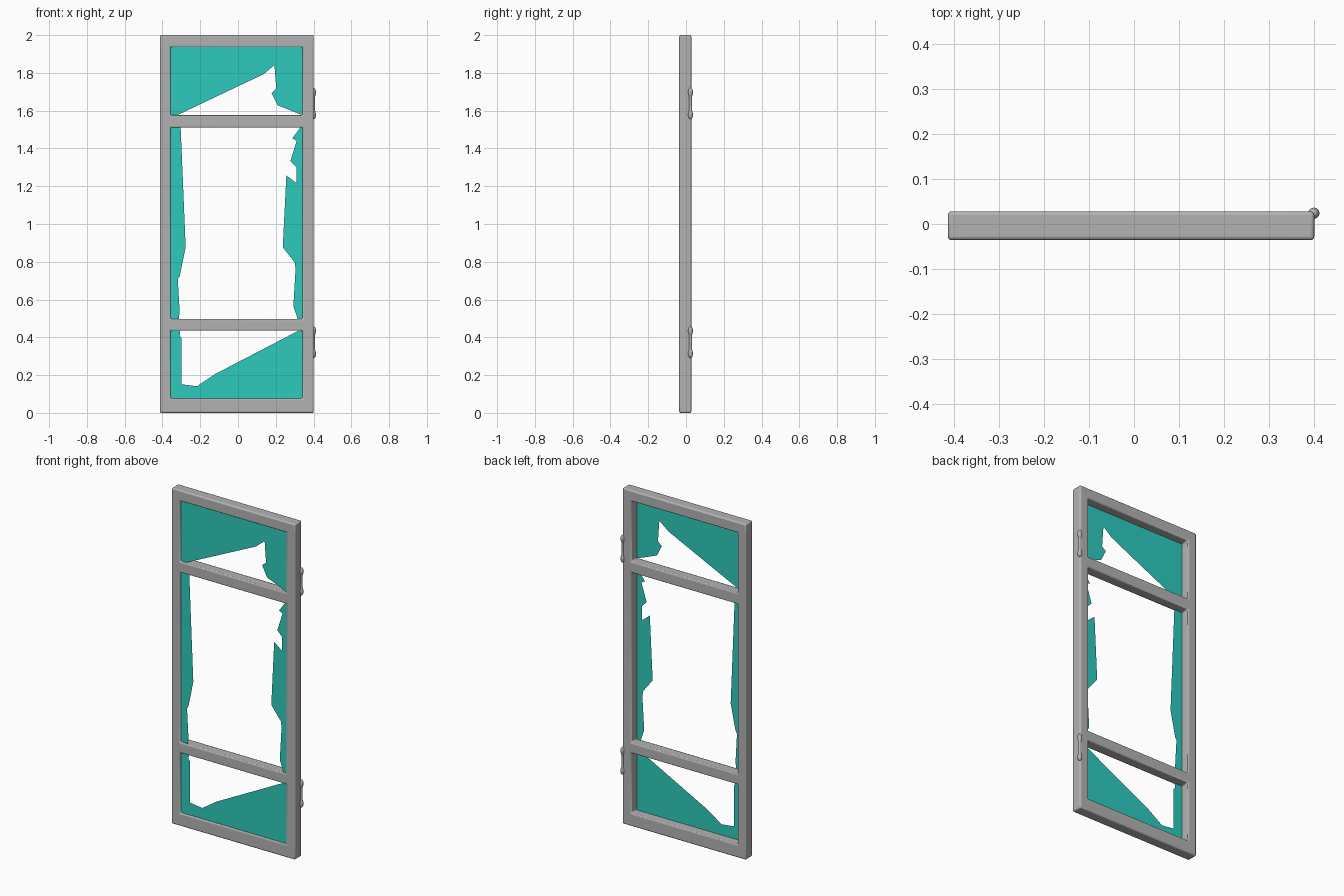
import bpy, bmesh, math


def material(name, rgb):
    m = bpy.data.materials.new(name)
    m.diffuse_color = (*rgb, 1)
    return m


GREY = material("frame_grey", (0.45, 0.45, 0.45))
TEAL = material("glass_teal", (0.027, 0.6, 0.51))


def make_object(name, bm, mat):
    me = bpy.data.meshes.new(name)
    bmesh.ops.recalc_face_normals(bm, faces=bm.faces[:])
    bm.to_mesh(me)
    bm.free()
    me.materials.append(mat)
    ob = bpy.data.objects.new(name, me)
    bpy.context.collection.objects.link(ob)
    return ob


def smooth(ob):
    bpy.ops.object.select_all(action='DESELECT')
    ob.select_set(True)
    bpy.context.view_layer.objects.active = ob
    bpy.ops.object.shade_smooth_by_angle(angle=math.radians(40))


# Door frame: grid of cells with the three panes left open, extruded to depth
FRONT, BACK = -0.036, 0.028
xs = [-0.414, -0.357, 0.342, 0.401]
zs = [0, 0.077, 0.435, 0.498, 1.51, 1.576, 1.936, 2.0]
bm = bmesh.new()
grid = [[bm.verts.new((x, FRONT, z)) for z in zs] for x in xs]
for i in range(3):
    for j in range(7):
        if i == 1 and j % 2 == 1:
            continue
        bm.faces.new((grid[i][j], grid[i + 1][j], grid[i + 1][j + 1], grid[i][j + 1]))
front_faces = bm.faces[:]
ext = bmesh.ops.extrude_face_region(bm, geom=front_faces, use_keep_orig=True)
moved = [v for v in ext["geom"] if isinstance(v, bmesh.types.BMVert)]
bmesh.ops.translate(bm, verts=moved, vec=(0, BACK - FRONT, 0))
frame = make_object("door_frame", bm, GREY)
bev = frame.modifiers.new("rounded_edges", 'BEVEL')
bev.width = 0.008
bev.segments = 3
bev.limit_method = 'ANGLE'
bev.angle_limit = math.radians(40)
smooth(frame)

# Hinges: small lathed dumbbells on the back right edge
half = [(0, 0.083), (0.006, 0.081), (0.0105, 0.075), (0.0125, 0.065), (0.0125, 0.055),
        (0.0105, 0.045), (0.0075, 0.036), (0.0075, 0.015)]
profile = half + [(r, -z) for r, z in reversed(half)]
for name, zc in (("lower_hinge", 0.374), ("upper_hinge", 1.638)):
    bm = bmesh.new()
    verts = [bm.verts.new((0.4 + r, 0.024, zc + z)) for r, z in profile]
    edges = [bm.edges.new(p) for p in zip(verts, verts[1:])]
    bmesh.ops.spin(bm, geom=verts + edges, cent=(0.4, 0.024, zc), axis=(0, 0, 1),
                   angle=math.tau, steps=16, use_duplicate=False)
    bmesh.ops.remove_doubles(bm, verts=bm.verts[:], dist=1e-5)
    smooth(make_object(name, bm, GREY))


# Broken glass: flat jagged outlines whose outer sides sit inside the frame
def glass(name, outline):
    bm = bmesh.new()
    f = bm.faces.new([bm.verts.new((x, -0.025, z)) for x, z in outline])
    bmesh.ops.triangulate(bm, faces=[f])
    make_object(name, bm, TEAL)


L, R = -0.365, 0.35   # hidden outer sides
glass("top_pane_glass", [
    (L, 1.57), (L, 1.944), (R, 1.944), (R, 1.57), (0.341, 1.576),
    (0.209, 1.629), (0.177, 1.693), (0.342, 1.777), (0.304, 1.809), (0.341, 1.841),
    (0.193, 1.841), (0.135, 1.793), (0.008, 1.934), (-0.013, 1.9), (-0.04, 1.934),
    (-0.071, 1.9), (-0.098, 1.934), (-0.129, 1.905), (-0.156, 1.934), (-0.235, 1.815),
    (-0.193, 1.756), (-0.356, 1.693), (-0.314, 1.64), (-0.335, 1.57)])
glass("middle_pane_left_glass", [
    (L, 0.49), (L, 1.518), (-0.304, 1.518), (-0.33, 1.47), (-0.304, 1.433),
    (-0.356, 1.327), (-0.335, 1.306), (-0.356, 1.19), (-0.335, 1.174), (-0.356, 1.094),
    (-0.309, 1.041), (-0.309, 0.919), (-0.277, 0.877), (-0.309, 0.723), (-0.356, 0.649),
    (-0.341, 0.564), (-0.309, 0.538), (-0.314, 0.49)])
glass("middle_pane_right_glass", [
    (R, 0.49), (R, 1.518), (0.335, 1.518), (0.288, 1.454), (0.341, 1.422),
    (0.277, 1.332), (0.309, 1.3), (0.309, 1.216), (0.256, 1.258), (0.298, 1.115),
    (0.251, 1.052), (0.237, 0.877), (0.341, 0.744), (0.309, 0.713), (0.341, 0.617),
    (0.293, 0.564), (0.319, 0.49)])
glass("bottom_pane_glass", [
    (L, 0.07), (L, 0.443), (-0.304, 0.443), (-0.314, 0.416), (-0.298, 0.395),
    (-0.356, 0.315), (-0.309, 0.268), (-0.325, 0.215), (-0.298, 0.151), (-0.304, 0.082),
    (-0.124, 0.204), (0.092, 0.193), (0.172, 0.209), (0.168, 0.135), (0.209, 0.199),
    (0.267, 0.204), (0.341, 0.283), (0.298, 0.389), (0.335, 0.443), (R, 0.443), (R, 0.07)])
